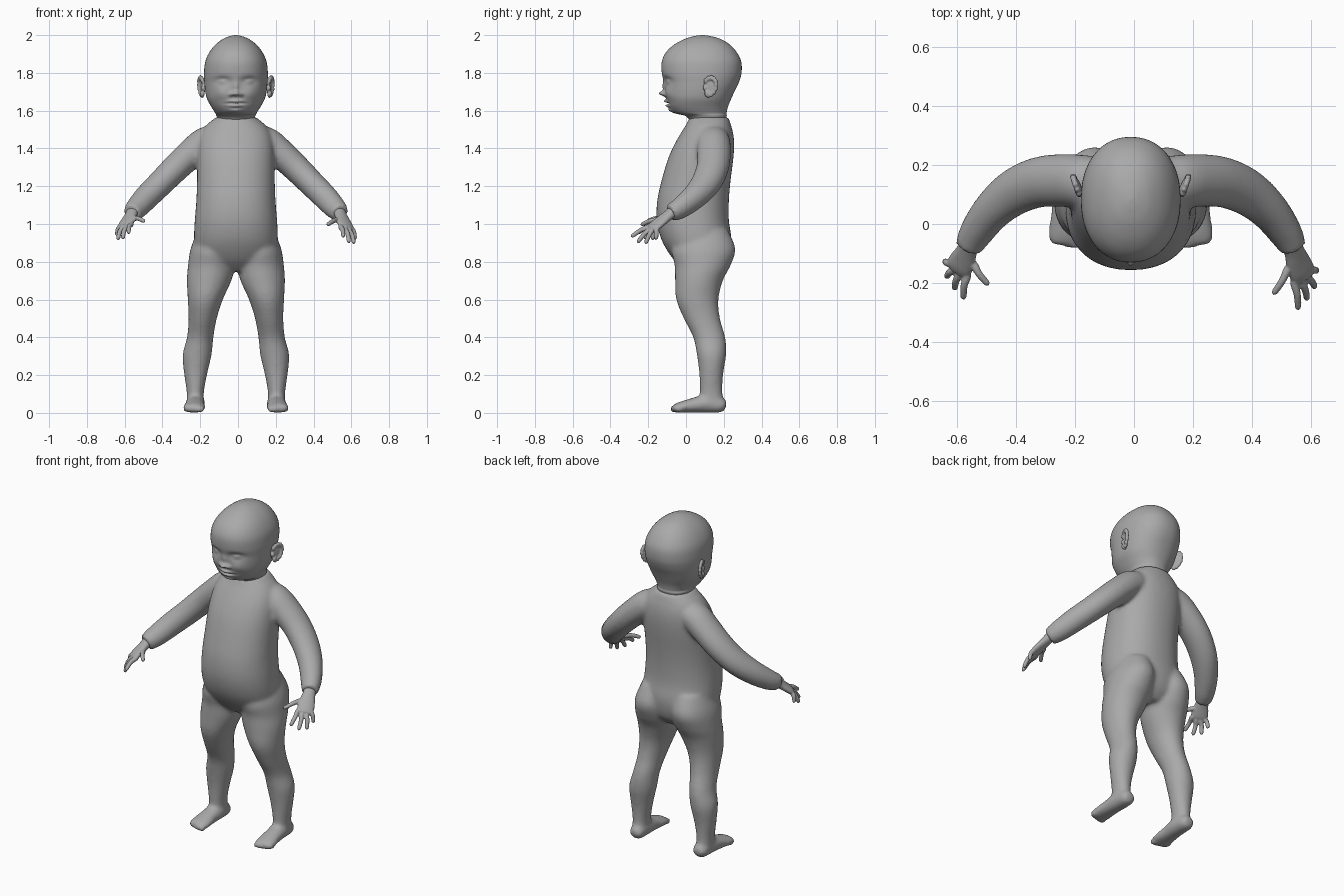
import bpy, bmesh, math
from mathutils import Vector, Matrix

CX = -0.011  # symmetry plane
skin = bpy.data.materials.new("grey_skin")
skin.diffuse_color = (0.4, 0.4, 0.4, 1)


def spline(rows, sub):
    """Catmull-Rom interpolation of tuples."""
    out = []
    for i in range(len(rows) - 1):
        a, b, c, d = (rows[max(i - 1, 0)], rows[i], rows[i + 1], rows[min(i + 2, len(rows) - 1)])
        for k in range(sub):
            t = k / sub
            out.append([0.5 * (2 * q + (r - p) * t + (2 * p - 5 * q + 4 * r - s) * t * t
                               + (3 * q - p - 3 * r + s) * t ** 3) for p, q, r, s in zip(a, b, c, d)])
    return out + [list(rows[-1])]


def skin_rings(bm, rings):
    loops = [[bm.verts.new(p) for p in ring] for ring in rings]
    n = len(loops[0])
    faces = [bm.faces.new((a[i], a[(i + 1) % n], b[(i + 1) % n], b[i]))
             for a, b in zip(loops, loops[1:]) for i in range(n)]
    faces += [bm.faces.new(loops[0][::-1]), bm.faces.new(loops[-1])]
    bmesh.ops.recalc_face_normals(bm, faces=faces)


def column(bm, rows, n=40, sub=4, side=1, power=2.2):
    """Level cross-sections: z, centre x, half width, front y, back y."""
    rings = []
    for z, cx, rx, y0, y1 in spline(rows, sub):
        ring = []
        for i in range(n):
            a = 2 * math.pi * i / n
            c, s = math.cos(a), math.sin(a)
            ring.append((CX + side * (cx + rx * math.copysign(abs(c) ** (2 / power), c)),
                         (y0 + y1) / 2 + (y1 - y0) / 2 * math.copysign(abs(s) ** (2 / power), s), z))
        rings.append(ring)
    skin_rings(bm, rings)


def limb(bm, rows, side=1, n=24, sub=4, ref=(0, 1, 0)):
    """Tube along a path: x, y, z, radius along ref, radius across."""
    rows = spline(rows, sub)
    pts = [Vector((CX + side * r[0], r[1], r[2])) for r in rows]
    rings = []
    for i, (p, r) in enumerate(zip(pts, rows)):
        t = (pts[min(i + 1, len(pts) - 1)] - pts[max(i - 1, 0)]).normalized()
        v = t.cross(Vector(ref)).normalized()
        u = v.cross(t)
        rings.append([p + u * r[3] * math.cos(2 * math.pi * k / n) + v * r[4] * math.sin(2 * math.pi * k / n)
                      for k in range(n)])
    skin_rings(bm, rings)


def ball(bm, centre, radii, side=1, rot=(0, 0, 0)):
    m = Matrix.Translation((CX + side * centre[0], centre[1], centre[2]))
    for ang, ax in zip(rot, "XYZ"):
        m = m @ Matrix.Rotation(ang if ax == "X" else side * ang, 4, ax)
    bmesh.ops.create_uvsphere(bm, u_segments=20, v_segments=12, radius=1,
                              matrix=m @ Matrix.Diagonal((*radii, 1)))


def finish(name, bm, voxel=0, smooth=4):
    me = bpy.data.meshes.new(name)
    bm.to_mesh(me)
    bm.free()
    me.materials.append(skin)
    me.shade_smooth()
    ob = bpy.data.objects.new(name, me)
    bpy.context.collection.objects.link(ob)
    if voxel:
        r = ob.modifiers.new("blend", "REMESH")
        r.mode, r.voxel_size, r.use_smooth_shade = 'VOXEL', voxel, True
        s = ob.modifiers.new("soften", "SMOOTH")
        s.factor, s.iterations = 0.5, smooth
    return ob


# Body: torso, arms, legs and feet fused together
bm = bmesh.new()
column(bm, [(0.75, 0, 0.10, 0.0, 0.17), (0.80, 0, 0.18, -0.055, 0.215), (0.86, 0, 0.215, -0.10, 0.235),
            (0.93, 0, 0.222, -0.135, 0.24), (1.02, 0, 0.218, -0.155, 0.227), (1.12, 0, 0.21, -0.153, 0.227),
            (1.22, 0, 0.206, -0.132, 0.235), (1.34, 0, 0.205, -0.097, 0.25), (1.42, 0, 0.20, -0.062, 0.255),
            (1.48, 0, 0.185, -0.028, 0.25), (1.525, 0, 0.155, 0.0, 0.238), (1.55, 0, 0.125, 0.012, 0.23),
            (1.565, 0, 0.108, 0.02, 0.225)])
for s in (-1, 1):
    # Arm, shoulder to wrist
    limb(bm, [(0.10, 0.14, 1.45, 0.085, 0.075), (0.165, 0.145, 1.43, 0.09, 0.082), (0.24, 0.148, 1.37, 0.09, 0.078),
              (0.32, 0.14, 1.295, 0.086, 0.074), (0.40, 0.105, 1.215, 0.08, 0.07), (0.47, 0.045, 1.145, 0.068, 0.067),
              (0.525, -0.03, 1.085, 0.056, 0.06), (0.552, -0.082, 1.058, 0.045, 0.048)], s)
    # Leg, hip to ankle
    column(bm, [(0.97, 0.11, 0.09, -0.02, 0.22), (0.87, 0.122, 0.118, -0.075, 0.262), (0.78, 0.13, 0.124, -0.06, 0.236),
                (0.70, 0.142, 0.118, -0.058, 0.195), (0.60, 0.162, 0.093, -0.052, 0.172), (0.50, 0.176, 0.075, -0.012, 0.18),
                (0.40, 0.189, 0.07, 0.038, 0.208), (0.31, 0.205, 0.077, 0.057, 0.213), (0.21, 0.213, 0.062, 0.07, 0.198),
                (0.12, 0.215, 0.047, 0.073, 0.193), (0.03, 0.215, 0.043, 0.075, 0.2)], n=28, side=s, power=2)
    # Foot, heel to toes
    limb(bm, [(0.213, 0.212, 0.035, 0.018, 0.025), (0.213, 0.19, 0.04, 0.04, 0.042), (0.214, 0.12, 0.05, 0.05, 0.05),
              (0.217, 0.05, 0.042, 0.041, 0.052), (0.22, -0.01, 0.033, 0.032, 0.058), (0.222, -0.05, 0.026, 0.025, 0.058),
              (0.222, -0.07, 0.022, 0.016, 0.045)], s, ref=(0, 0, 1))
    for k in range(5):
        ball(bm, (0.18 + 0.0215 * k, -0.066 + 0.0035 * k * k / 2, 0.02), (0.015 - 0.001 * k, 0.021, 0.02), s)
for v in bm.verts:
    v.co.z = max(v.co.z, 0.0)
finish("body", bm, 0.011, 8)

# Head: smooth skull with the face raised and sunk by soft bumps
bm = bmesh.new()
column(bm, [(1.53, 0, 0.085, 0.03, 0.20), (1.57, 0, 0.102, 0.0, 0.215), (1.588, 0, 0.11, -0.06, 0.215),
            (1.62, 0, 0.13, -0.09, 0.222), (1.66, 0, 0.152, -0.102, 0.238), (1.70, 0, 0.162, -0.108, 0.256),
            (1.75, 0, 0.167, -0.116, 0.28), (1.80, 0, 0.169, -0.128, 0.294), (1.86, 0, 0.162, -0.128, 0.292),
            (1.91, 0, 0.14, -0.105, 0.268), (1.95, 0, 0.108, -0.062, 0.232), (1.98, 0, 0.068, -0.005, 0.182),
            (1.995, 0, 0.03, 0.045, 0.128), (2.0, 0, 0.004, 0.08, 0.09)], n=120, sub=8)
bumps = [  # x, z, spread x, spread z, push in y
    (0.07, 1.757, 0.036, 0.02, 0.02), (0.071, 1.753, 0.023, 0.012, -0.018), (0.071, 1.751, 0.024, 0.003, 0.004),
    (0.075, 1.69, 0.04, 0.03, -0.01), (0.025, 1.686, 0.012, 0.011, -0.016), (0.0, 1.69, 0.017, 0.014, -0.034),
    (0.0, 1.725, 0.013, 0.03, -0.012), (0.013, 1.676, 0.006, 0.004, 0.012), (0.0, 1.65, 0.034, 0.009, -0.017),
    (0.0, 1.626, 0.03, 0.009, -0.015), (0.0, 1.638, 0.04, 0.004, 0.015), (0.0, 1.60, 0.035, 0.012, -0.014)]
for v in bm.verts:
    if v.co.y < 0.05:
        x = v.co.x - CX
        v.co.y += sum(d * math.exp(-((abs(x) - bx) / sx) ** 2 - ((v.co.z - bz) / sz) ** 2)
                      for bx, bz, sx, sz, d in bumps) * min(1, (0.05 - v.co.y) / 0.08)
finish("head", bm)

# Ears: curled rim, thin bowl and lobe
for s, label in ((-1, "left"), (1, "right")):
    bm = bmesh.new()
    rim = [(0.183 + 0.012 * math.sin(a) + 0.004 * math.cos(a), 0.126 + 0.034 * math.sin(a) + 0.006 * math.cos(a),
            1.728 + 0.046 * math.cos(a)) for a in [math.radians(-50 + 26 * k) for k in range(10)]]
    for p in rim:
        ball(bm, p, (0.011, 0.011, 0.015), s)
    ball(bm, (0.176, 0.125, 1.727), (0.009, 0.036, 0.046), s, (0, 0, -0.35))
    ball(bm, (0.178, 0.112, 1.69), (0.013, 0.014, 0.018), s)
    ball(bm, (0.174, 0.10, 1.72), (0.011, 0.01, 0.014), s)
    finish(label + "_ear", bm, 0.004, 5)

# Hands: wrist and palm with four fingers and a thumb
for s, label in ((-1, "left"), (1, "right")):
    bm = bmesh.new()
    wrist = Vector((0.552, -0.08, 1.06))
    off = Vector((0, 0.035, 0.02)) if s < 0 else Vector((0, 0, 0))

    def row(p, a, b):
        p = Vector(p)
        return (*(p + off * min(1.0, (p - wrist).length / 0.2)), a, b)

    across = (-0.6, -0.75, -0.25) if s < 0 else (0.6, -0.75, -0.25)
    across = (0.75 * s, 0.62, -0.1)
    limb(bm, [row((0.545, -0.065, 1.068), 0.034, 0.03), row((0.556, -0.095, 1.045), 0.036, 0.026),
              row((0.568, -0.13, 1.018), 0.044, 0.023), row((0.582, -0.165, 0.99), 0.047, 0.02),
              row((0.59, -0.185, 0.974), 0.038, 0.014)], s, ref=across)
    fingers = [((0.555, -0.198, 0.985), (0.568, -0.283, 0.937)), ((0.578, -0.192, 0.972), (0.598, -0.252, 0.908)),
               ((0.597, -0.178, 0.968), (0.624, -0.212, 0.903)), ((0.612, -0.155, 0.975), (0.63, -0.158, 0.924)),
               ((0.535, -0.15, 1.022), (0.488, -0.232, 0.998))]
    palm = Vector((0.57, -0.135, 1.015))
    for base, tip in fingers:
        b, t = Vector(base), Vector(tip)
        mid = b.lerp(t, 0.5) + Vector((0.004, 0, 0.006))
        end = t + (t - b).normalized() * 0.004
        limb(bm, [row(palm.lerp(b, 0.4), 0.012, 0.012), row(b, 0.014, 0.014), row(mid, 0.0125, 0.0125),
                  row(t, 0.0105, 0.0105), row(end, 0.004, 0.004)], s, n=12, ref=across)
    finish(label + "_hand", bm, 0.004, 4)
